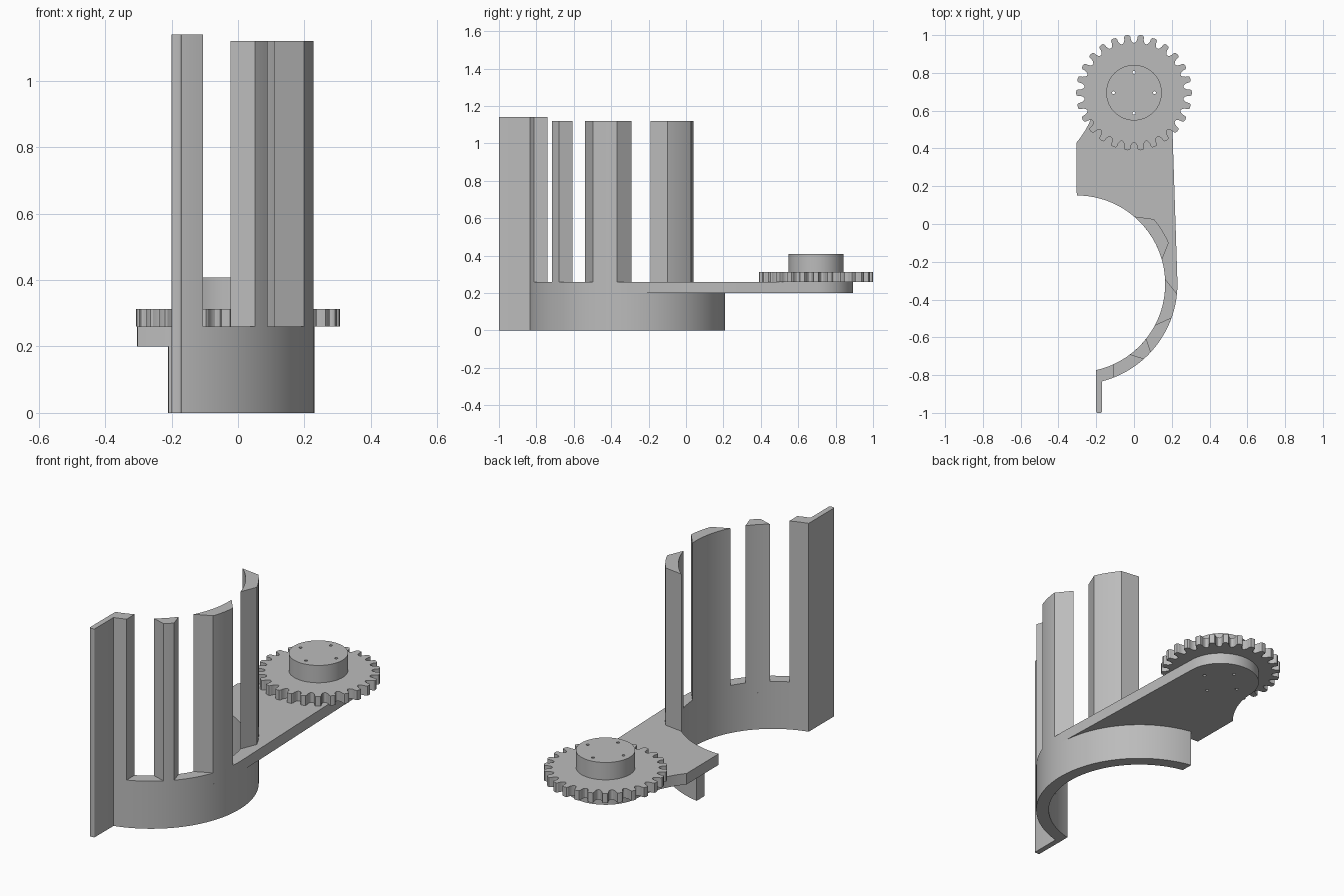
import bpy, bmesh
from math import sin, cos, pi, radians

if "Cube" in bpy.data.objects:
    bpy.data.objects.remove(bpy.data.objects["Cube"])

grey = bpy.data.materials.new("plain_grey")
grey.use_nodes = True
colour = (0.5, 0.5, 0.5, 1)
grey.diffuse_color = colour
grey.node_tree.nodes["Principled BSDF"].inputs["Base Color"].default_value = colour

RING = (-0.303, -0.317)      # centre of the curved wall
HUB = (0, 0.695)             # centre of the gear
INNER, OUTER = 0.468, 0.533
BASE, DECK = 0.2, 0.26       # underside and top of the arm


def arc(centre, r, a0, a1, n=24):
    angles = [radians(a0 + (a1 - a0) * i / n) for i in range(n + 1)]
    return [(centre[0] + r * cos(a), centre[1] + r * sin(a)) for a in angles]


def prism(name, loops, z0, z1):
    """Extrude an outline, with any inner loops left as holes."""
    curve = bpy.data.curves.new(name, "CURVE")
    curve.dimensions = "2D"
    curve.fill_mode = "BOTH"
    curve.extrude = (z1 - z0) / 2
    for loop in loops:
        spline = curve.splines.new("POLY")
        spline.points.add(len(loop) - 1)
        for point, (x, y) in zip(spline.points, loop):
            point.co = (x, y, 0, 1)
        spline.use_cyclic_u = True
    source = bpy.data.objects.new(name + "_outline", curve)
    bpy.context.collection.objects.link(source)
    bpy.context.view_layer.update()
    graph = bpy.context.evaluated_depsgraph_get()
    mesh = bpy.data.meshes.new_from_object(source.evaluated_get(graph))
    bpy.data.objects.remove(source)
    bm = bmesh.new()
    bm.from_mesh(mesh)
    bmesh.ops.remove_doubles(bm, verts=bm.verts, dist=0.0001)
    bmesh.ops.translate(bm, verts=bm.verts, vec=(0, 0, (z0 + z1) / 2))
    bmesh.ops.recalc_face_normals(bm, faces=bm.faces)
    bm.to_mesh(mesh)
    bm.free()
    mesh.materials.clear()
    mesh.materials.append(grey)
    obj = bpy.data.objects.new(name, mesh)
    bpy.context.collection.objects.link(obj)
    bpy.ops.object.select_all(action="DESELECT")
    obj.select_set(True)
    bpy.context.view_layer.objects.active = obj
    bpy.ops.object.shade_smooth_by_angle(angle=radians(25))
    return obj


def wall(name, inner, outer, z0, z1, n=24):
    """Curved wall piece between two angle ranges."""
    prism(name, [arc(RING, INNER, *inner, n) + arc(RING, OUTER, *outer[::-1], n)], z0, z1)


# Bolt holes through the hub, gear and arm
holes = [arc((HUB[0] + 0.108 * cos(k * pi / 2), HUB[1] + 0.108 * sin(k * pi / 2)),
             0.008, 0, 345, 23) for k in range(4)]

# Lower curved wall
wall("lower_wall", (-77.3, 78.5), (-78.9, 80), 0, BASE, 64)

# Arm and top of the wall share one outline
start, corner, end = (-0.305, 0.43), (-0.205, 0.55), (-0.197, 0.695)
fillet = []
for i in range(13):
    t = i / 12
    fillet.append(tuple((1 - t) ** 2 * a + 2 * t * (1 - t) * b + t * t * c
                        for a, b, c in zip(start, corner, end)))
outline = (arc(RING, INNER, -77.3, 90, 64) + fillet
           + arc(HUB, 0.197, 176, 1.9, 36) + arc(RING, OUTER, 1.9, -78.9, 40))
prism("arm", [outline] + holes, BASE, DECK)

# Upright posts on the wall
wall("end_post", (-77.3, -65.1), (-78.9, -68.2), DECK, 1.14, 10)
wall("narrow_post", (-53.2, -38.1), (-48.4, -42.7), DECK, 1.12, 10)
wall("wide_post", (-28.4, 3.3), (-19.8, -5.6), DECK, 1.12)
wall("back_post", (15.8, 49.7), (24, 40), DECK, 1.12)

# Full-height flange with a rounded front edge
r = 0.007
flange = ([(-0.17, -0.832), (-0.2, -0.832)]
          + arc((-0.2 + r, -1 + r), r, 180, 270, 5)
          + arc((-0.17 - r, -1 + r), r, 270, 360, 5))
prism("flange", [flange], 0, 1.14)

# Gear with rounded gaps between the teeth
TEETH = 26
profile = [(-0.5, 0.264), (-0.4, 0.266), (-0.31, 0.273), (-0.25, 0.284), (-0.23, 0.298),
           (-0.17, 0.305), (0, 0.307), (0.17, 0.305), (0.23, 0.298), (0.25, 0.284),
           (0.31, 0.273), (0.4, 0.266)]
gear = []
for tooth in range(TEETH):
    for offset, radius in profile:
        a = pi / 2 + (tooth + 0.5 + offset) * 2 * pi / TEETH
        gear.append((HUB[0] + radius * cos(a), HUB[1] + radius * sin(a)))
prism("gear", [gear] + holes, DECK, 0.313)

# Raised hub
prism("hub", [arc(HUB, 0.147, 0, 355, 71)] + holes, 0.313, 0.408)
